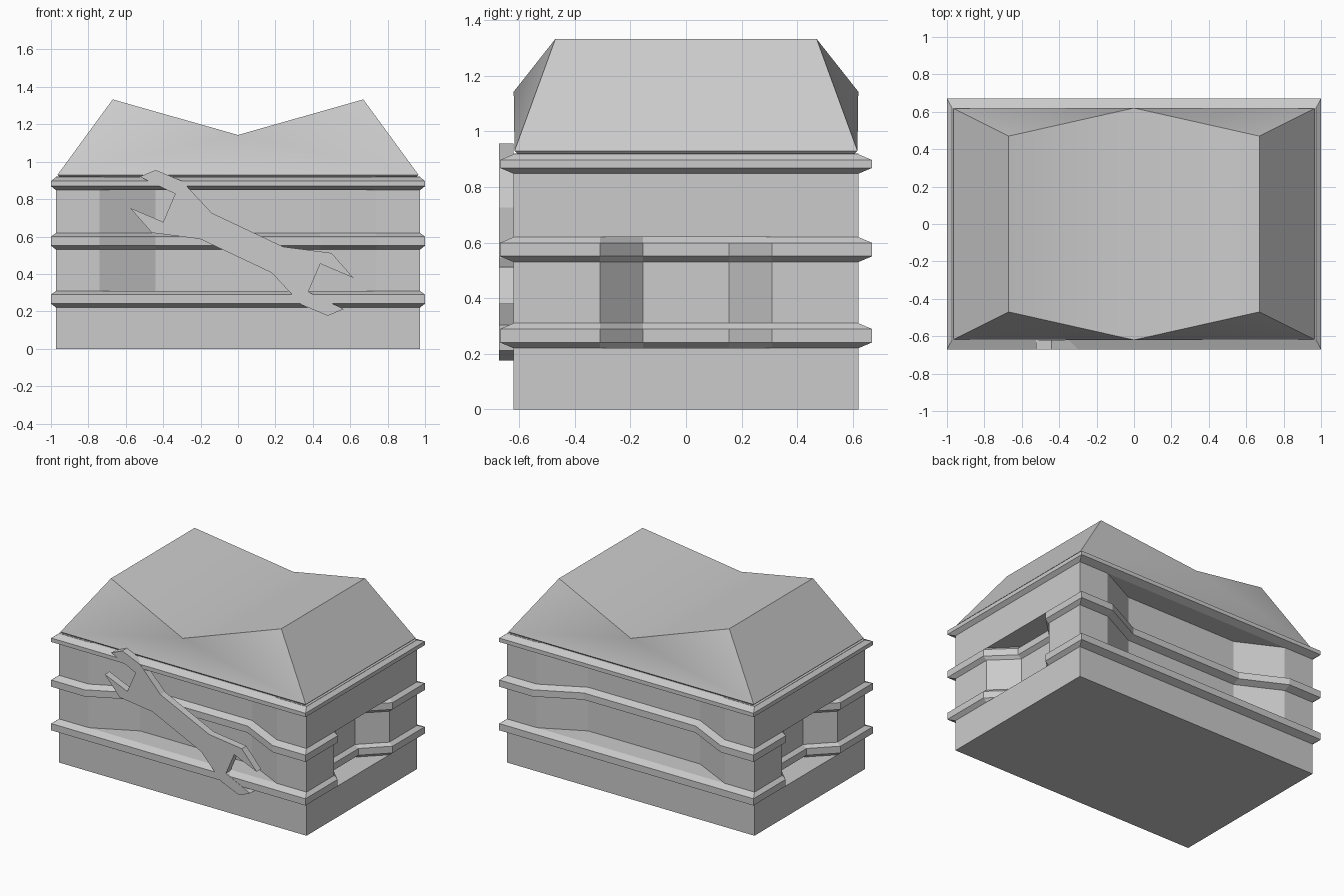
import bpy, bmesh, math

if "Cube" in bpy.data.objects:
    bpy.data.objects.remove(bpy.data.objects["Cube"])

HX, HY = 0.973, 0.62      # wall half sizes
BX, BY = 1.0, 0.67        # band half sizes


def make(name, verts, faces):
    mesh = bpy.data.meshes.new(name)
    mesh.from_pydata(verts, [], faces)
    bm = bmesh.new()
    bm.from_mesh(mesh)
    bmesh.ops.recalc_face_normals(bm, faces=bm.faces)
    bm.to_mesh(mesh)
    bm.free()
    obj = bpy.data.objects.new(name, mesh)
    bpy.context.collection.objects.link(obj)
    return obj


def loft(name, rings):
    n = len(rings[0])
    verts = [v for r in rings for v in r]
    faces = [tuple(range(n)), tuple(range(len(verts) - n, len(verts)))]
    for k in range(len(rings) - 1):
        for i in range(n):
            j = (i + 1) % n
            faces.append((k * n + i, k * n + j, (k + 1) * n + j, (k + 1) * n + i))
    return make(name, verts, faces)


def outline(hx, hy, z, ends, sides):
    """Rectangle with optional trapezoid recesses in the ends (x) and sides (y)."""
    half = [(-hx, -hy)]
    if sides:
        d = -hy + 0.15
        half += [(-0.74, -hy), (-0.44, d), (0.44, d), (0.74, -hy)]
    half.append((hx, -hy))
    if ends:
        d = hx - 0.16
        half += [(hx, -0.31), (d, -0.155), (d, 0.155), (hx, 0.31)]
    # the second half is the first turned 180 degrees
    full = half + [(-x, -y) for x, y in half]
    return [(x, y, z) for x, y in full]


def wall(name, z0, z1, ends, sides):
    return loft(name, [outline(HX, HY, z, ends, sides) for z in (z0, z1)])


def band(name, z0, z1, ends, sides):
    b = 0.021
    return loft(name, [outline(HX, HY, z0, ends, sides),
                       outline(BX, BY, z0 + b, ends, sides),
                       outline(BX, BY, z1 - b, ends, sides),
                       outline(HX, HY, z1, ends, sides)])


# Box walls, each with its own recesses
wall("box_base", 0, 0.22, False, False)
wall("box_middle_wall", 0.22, 0.62, True, True)
wall("box_upper_wall", 0.62, 0.92, False, True)

# Bevelled bands that follow the recesses
band("lower_band", 0.22, 0.31, True, False)
band("middle_band", 0.53, 0.62, True, True)
band("top_band", 0.848, 0.918, False, False)

# Lid with two peaks and a valley
lx, ly, px, py = 0.965, 0.617, 0.67, 0.47
verts = []
for s in (-1, 1):
    verts += [(-lx + 0.02, s * (ly - 0.02), 0.91), (lx - 0.02, s * (ly - 0.02), 0.91),
              (-lx, s * ly, 0.93), (lx, s * ly, 0.93),
              (-px, s * py, 1.333), (0, s * 0.62, 1.143), (px, s * py, 1.333)]
faces = [(0, 1, 8, 7), (4, 5, 12, 11), (5, 6, 13, 12),
         (2, 4, 11, 9), (3, 6, 13, 10), (0, 2, 9, 7), (1, 3, 10, 8)]
for o in (0, 7):
    faces += [(o, o + 1, o + 3, o + 2), (o + 2, o + 5, o + 4),
              (o + 2, o + 3, o + 5), (o + 3, o + 6, o + 5)]
lid = make("lid", verts, faces)
bpy.context.view_layer.objects.active = lid
lid.select_set(True)
bpy.ops.object.shade_smooth_by_angle(angle=math.radians(40))

# Wrench on the front: half outline, turned 180 degrees about its centre
cx, cz = 0.02, 0.566
half = [(-0.203, 0.587), (-0.46, 0.62), (-0.577, 0.753), (-0.40, 0.678), (-0.336, 0.828),
        (-0.525, 0.92), (-0.44, 0.956), (-0.30, 0.897), (-0.14, 0.726)]
prof = half + [(2 * cx - x, 2 * cz - z) for x, z in half]
loft("wrench", [[(x, y, z) for x, z in prof] for y in (-0.672, -0.62)])
